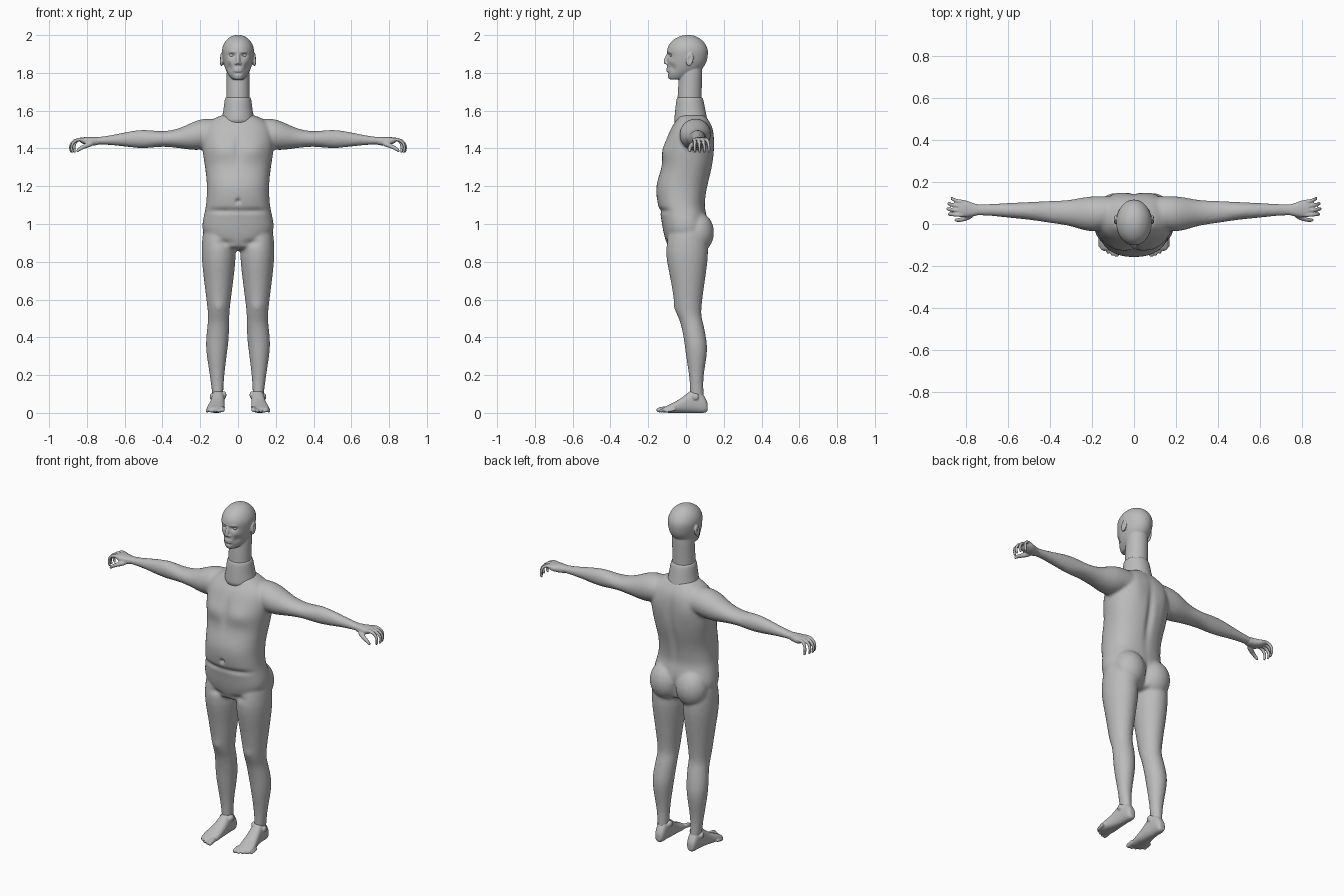
import bpy, bmesh, math
from mathutils import Vector, Matrix

old = bpy.data.objects.get("Cube")
if old:
    bpy.data.objects.remove(old, do_unlink=True)

skin = bpy.data.materials.new("grey_skin")
skin.use_nodes = True
skin.diffuse_color = (.5, .5, .5, 1)
skin.node_tree.nodes["Principled BSDF"].inputs["Base Color"].default_value = skin.diffuse_color

BOTH, MIDDLE = (1, -1), (1,)
X, Y, Z = range(3)


def smooth_rows(rows):
    """Add a midpoint row between neighbours along a smooth curve."""
    rows = [Vector(row) for row in rows]
    result = [rows[0]]
    for i, (a, b) in enumerate(zip(rows, rows[1:])):
        before, after = rows[max(i - 1, 0)], rows[min(i + 2, len(rows) - 1)]
        result += [((a + b) * 9 - before - after) / 16, b]
    return result


def bridge(bm, rings, sides):
    """Join point rings into a closed tube, once per side."""
    for side in sides:
        loops = [[bm.verts.new((p.x * side, p.y, p.z)) for p in ring] for ring in rings]
        count = len(loops[0])
        for lower, upper in zip(loops, loops[1:]):
            for i in range(count):
                j = (i + 1) % count
                bm.faces.new((lower[i], lower[j], upper[j], upper[i]))
        bm.faces.new(loops[0])
        bm.faces.new(loops[-1])


def loft(bm, axis, sections, sides=BOTH, power=2.0, count=28):
    """Each section: station on the axis, then low and high limits on the other two."""
    across, along = [i for i in (X, Y, Z) if i != axis]
    rings = []
    for station, a_low, a_high, b_low, b_high in smooth_rows(sections.values()):
        ring = []
        for k in range(count):
            angle = math.tau * k / count
            point = Vector()
            point[axis] = station
            for i, low, high, wave in ((across, a_low, a_high, math.cos(angle)),
                                       (along, b_low, b_high, math.sin(angle))):
                wave = math.copysign(abs(wave) ** (2 / power), wave)
                point[i] = (low + high) / 2 + (high - low) / 2 * wave
            ring.append(point)
        rings.append(ring)
    bridge(bm, rings, sides)


def column(bm, sections, power=2.0):
    """Upright loft centred on x; each section: height, half width, front, back."""
    full = {part: (z, -half, half, front, back)
            for part, (z, half, front, back) in sections.items()}
    loft(bm, Z, full, MIDDLE, power)


def tube(bm, points, radii, normal, sides=BOTH, count=10):
    points = [Vector(p) for p in points]
    rings = []
    for i, (point, radius) in enumerate(zip(points, radii)):
        heading = points[min(i + 1, len(points) - 1)] - points[max(i - 1, 0)]
        u = heading.cross(Vector(normal)).normalized() * radius
        v = heading.normalized().cross(u)
        angles = [math.tau * k / count for k in range(count)]
        rings.append([point + u * math.cos(a) + v * math.sin(a) for a in angles])
    bridge(bm, rings, sides)


def ball(bm, centre, radii, tilt=0):
    for side in BOTH:
        place = Matrix.Translation((centre[X] * side, centre[Y], centre[Z]))
        shape = Matrix.Rotation(tilt, 4, 'X') @ Matrix.Diagonal((*radii, 1))
        bmesh.ops.create_uvsphere(bm, u_segments=20, v_segments=12, radius=1,
                                  matrix=place @ shape)


def finish(name, bm, voxel=None):
    """Round the parts, fuse them into one surface and bake the result."""
    bmesh.ops.recalc_face_normals(bm, faces=bm.faces)
    obj = bpy.data.objects.new(name, bpy.data.meshes.new(name))
    bm.to_mesh(obj.data)
    bm.free()
    bpy.context.scene.collection.objects.link(obj)
    obj.modifiers.new("round", 'SUBSURF').levels = 1
    if voxel:
        fuse = obj.modifiers.new("fuse", 'REMESH')
        fuse.mode = 'VOXEL'
        fuse.voxel_size = voxel
        obj.modifiers.new("relax", 'SMOOTH').iterations = 3
    bpy.context.view_layer.update()
    graph = bpy.context.evaluated_depsgraph_get()
    mesh = bpy.data.meshes.new_from_object(obj.evaluated_get(graph))
    obj.modifiers.clear()
    obj.data = mesh
    mesh.materials.clear()
    mesh.materials.append(skin)
    mesh.shade_smooth()
    return obj


def sculpt(obj, at, size, move):
    """Push a soft bump or dent, mirrored when it is off centre."""
    for side in (BOTH if at[X] else MIDDLE):
        centre = Vector((at[X] * side, at[Y], at[Z]))
        shift = Vector((move[X] * side, move[Y], move[Z]))
        for vert in obj.data.vertices:
            gap = vert.co - centre
            distance = sum((g / s) ** 2 for g, s in zip(gap, size))
            if distance < 6:
                vert.co += shift * math.exp(-distance)


# Torso, legs and arms fused into one body
bm = bmesh.new()
column(bm, {
    "crotch": (.86, .1, -.09, .09),
    "hips": (.95, .19, -.12, .12),
    "pelvis": (1.05, .18, -.135, .11),
    "belly_fold": (1.1, .17, -.15, .1),
    "belly": (1.2, .165, -.16, .115),
    "ribs": (1.3, .175, -.13, .14),
    "chest": (1.4, .19, -.12, .15),
    "shoulders": (1.5, .185, -.085, .145),
    "collarbones": (1.55, .14, -.05, .12),
    "neck_root": (1.58, .08, -.04, .1)}, power=2.3)
loft(bm, Z, {
    "hip": (1, .04, .18, -.08, .1),
    "groin": (.86, .01, .195, -.11, .12),
    "thigh": (.7, .025, .18, -.08, .1),
    "knee": (.54, .045, .16, -.055, .08),
    "below_knee": (.48, .045, .16, -.03, .09),
    "calf": (.38, .05, .17, -.01, .11),
    "shin": (.3, .06, .165, 0, .11),
    "ankle": (.17, .075, .145, .02, .09),
    "heel": (.04, .08, .13, .02, .1)})
loft(bm, X, {
    "root": (.06, 0, .12, 1.43, 1.55),
    "shoulder": (.19, -.04, .135, 1.39, 1.56),
    "upper_arm": (.3, -.01, .115, 1.4, 1.51),
    "biceps": (.4, .005, .11, 1.41, 1.49),
    "elbow": (.5, .02, .105, 1.4, 1.5),
    "forearm": (.6, .03, .1, 1.41, 1.485),
    "wrist": (.7, .04, .095, 1.42, 1.465),
    "palm": (.8, .04, .095, 1.42, 1.455)})
ball(bm, centre=(.085, .06, .955), radii=(.095, .09, .11))
body = finish("body", bm, voxel=.009)
# Chest, breastbone, shoulder blades, spine and seat
sculpt(body, at=(.09, -.12, 1.39), size=(.07, .06, .05), move=(0, -.012, 0))
sculpt(body, at=(0, -.12, 1.4), size=(.02, .05, .08), move=(0, .008, 0))
sculpt(body, at=(.1, .15, 1.43), size=(.05, .05, .08), move=(0, .008, 0))
sculpt(body, at=(0, .13, 1.3), size=(.02, .06, .16), move=(0, -.014, 0))
sculpt(body, at=(0, .14, .92), size=(.012, .06, .07), move=(0, -.02, 0))
# Belly fold, navel, groin creases and kneecaps
sculpt(body, at=(.09, -.13, 1.07), size=(.09, .06, .014), move=(0, .01, 0))
sculpt(body, at=(0, -.16, 1.12), size=(.01, .02, .012), move=(0, .02, 0))
sculpt(body, at=(.07, -.1, .9), size=(.04, .04, .015), move=(0, .008, 0))
sculpt(body, at=(.1, -.06, .56), size=(.03, .03, .03), move=(0, -.006, 0))

# Collar around the base of the neck
bm = bmesh.new()
column(bm, {
    "base": (1.52, .095, -.066, .12),
    "middle": (1.6, .078, -.058, .104),
    "rim": (1.665, .07, -.05, .09),
    "lip": (1.67, .06, -.04, .08)})
finish("neck_collar", bm)

# Head with neck, nose, lips and ears
bm = bmesh.new()
column(bm, {
    "under_chin": (1.765, .026, -.088, -.02),
    "chin": (1.775, .04, -.095, .02),
    "jaw": (1.81, .063, -.1, .075),
    "cheeks": (1.85, .077, -.1, .106),
    "temples": (1.89, .084, -.1, .116),
    "forehead": (1.93, .085, -.1, .115),
    "crown": (1.97, .066, -.075, .09),
    "top": (1.995, .034, -.03, .05),
    "peak": (2, .01, 0, .02)})
column(bm, {
    "neck_base": (1.6, .064, -.046, .085),
    "neck": (1.7, .062, -.044, .083),
    "nape": (1.87, .06, -.03, .09)})
tube(bm, [(0, -.09, 1.91), (0, -.1, 1.89), (0, -.108, 1.86), (0, -.106, 1.845)],
     radii=(.007, .009, .013, .011), normal=(1, 0, 0), sides=MIDDLE)
ball(bm, centre=(.011, -.1, 1.85), radii=(.008, .01, .008))
for lip in (1.821, 1.811):
    tube(bm, [(x, -.1 + 12 * x * x, lip) for x in (-.026, -.012, .012, .026)],
         radii=(.003, .007, .007, .003), normal=(0, 0, 1), sides=MIDDLE)
ball(bm, centre=(.088, .02, 1.87), radii=(.01, .02, .036), tilt=-.2)
head = finish("head", bm, voxel=.004)
# Eye sockets, brows, cheekbones, cheek hollows, chin crease and ear hollows
sculpt(head, at=(.032, -.095, 1.893), size=(.018, .03, .011), move=(0, .012, 0))
sculpt(head, at=(.034, -.095, 1.91), size=(.02, .03, .007), move=(0, -.004, 0))
sculpt(head, at=(.045, -.08, 1.86), size=(.02, .03, .015), move=(0, -.004, 0))
sculpt(head, at=(.05, -.08, 1.825), size=(.016, .03, .02), move=(-.004, .006, 0))
sculpt(head, at=(0, -.1, 1.797), size=(.02, .02, .006), move=(0, .005, 0))
sculpt(head, at=(.098, .02, 1.876), size=(.008, .009, .02), move=(-.008, 0, 0))

# Eyes
bm = bmesh.new()
ball(bm, centre=(.032, -.072, 1.893), radii=(.015, .014, .012))
finish("eyes", bm)

# Hands: palm, four curled fingers and a thumb
bm = bmesh.new()
loft(bm, X, {
    "wrist": (.73, .045, .09, 1.42, 1.46),
    "heel": (.77, .036, .1, 1.415, 1.46),
    "palm": (.81, .031, .116, 1.42, 1.46),
    "knuckles": (.84, .04, .11, 1.435, 1.457)}, power=2.4)
for finger, reach in enumerate((.05, .057, .052, .036)):
    root = .043 + .021 * finger
    tip = root + .004 * (finger + 1)
    curl = [(-.03, root, 1.445), (0, root, 1.45), (reach * .65, (root + tip) / 2, 1.443),
            (reach, tip, 1.415), (reach * .95, tip, 1.39), (reach * .8, tip, 1.376)]
    tube(bm, [(.833 + x, y, z) for x, y, z in curl],
         radii=[.011 - .0008 * joint for joint in range(len(curl))], normal=(0, 1, 0))
tube(bm, [(.765, .05, 1.43), (.79, .033, 1.42), (.82, .02, 1.408),
          (.845, .018, 1.394), (.855, .02, 1.38)],
     radii=(.014, .015, .011, .01, .007), normal=(0, 1, 0))
finish("hands", bm, voxel=.004)

# Feet with five toes and ankle bones
bm = bmesh.new()
loft(bm, Y, {
    "heel_back": (.115, .09, .12, .01, .05),
    "heel": (.1, .077, .132, 0, .085),
    "ankle": (.06, .073, .138, 0, .13),
    "instep": (.015, .07, .143, 0, .11),
    "arch": (-.03, .07, .152, 0, .075),
    "ball": (-.08, .07, .166, 0, .048),
    "toe_roots": (-.13, .08, .16, .002, .024)}, power=2.4)
for toe in range(5):
    x = .083 + .02 * toe
    end = -.157 + .003 * toe + .002 * toe ** 2
    r = .0105 - .0005 * toe if toe else .014
    tube(bm, [(x, end + .06, r + .01), (x, end + .03, r + .006), (x, end + .01, r), (x, end, r)],
         radii=(r, r, r, r * .7), normal=(0, 0, 1))
ball(bm, centre=(.073, .045, .095), radii=(.012, .02, .02))
ball(bm, centre=(.14, .05, .085), radii=(.01, .018, .018))
finish("feet", bm, voxel=.004)
